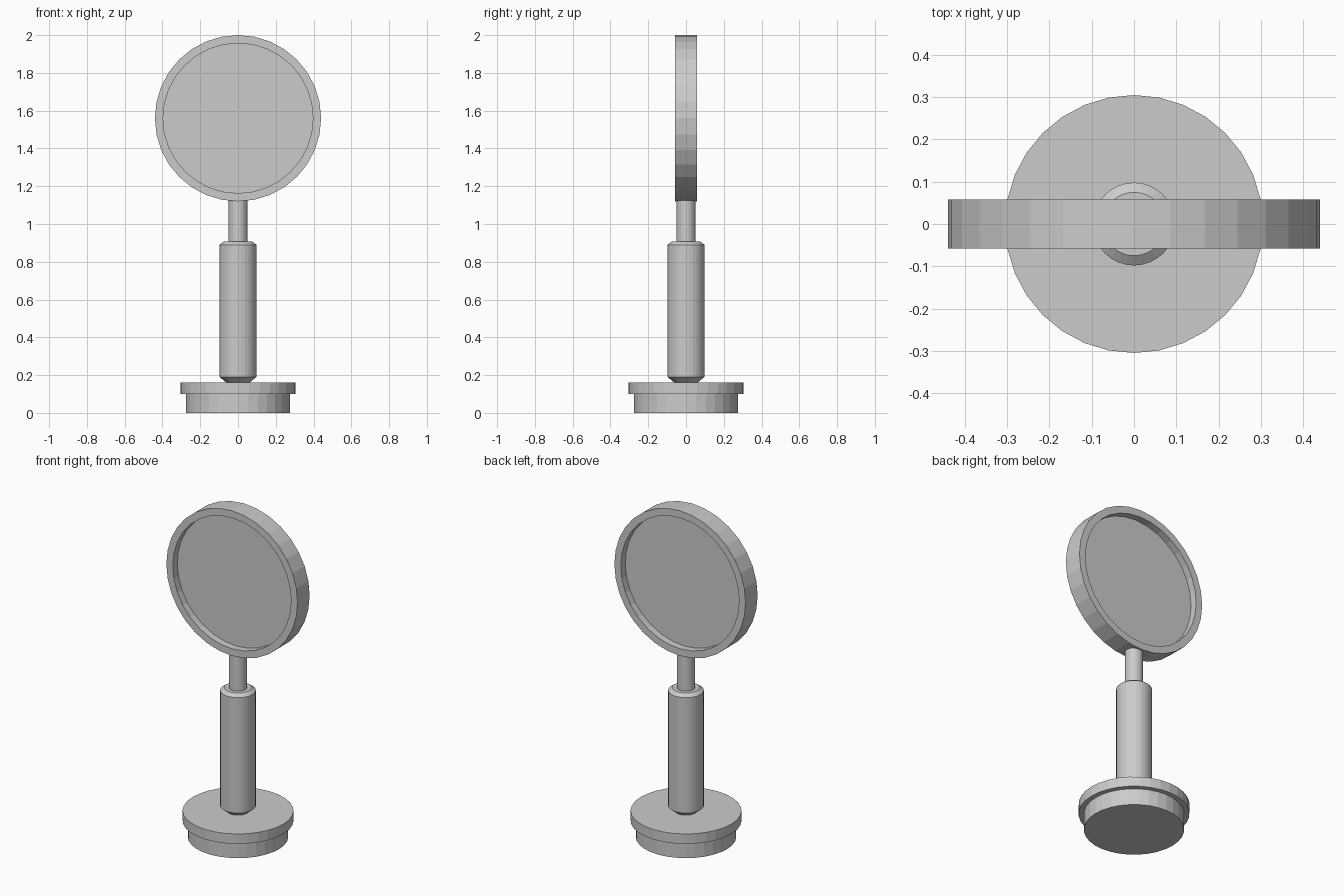
import bpy, bmesh, math

if "Cube" in bpy.data.objects:
    bpy.data.objects.remove(bpy.data.objects["Cube"])

SIDES = 32

def lathe(name, profile, axis="Z", z=0.0):
    """Revolve (radius, height) points; a zero radius makes a pole."""
    bm = bmesh.new()
    rings = []
    for r, h in profile:
        if r == 0:
            rings.append([bm.verts.new((0, 0, h))] * SIDES)
        else:
            rings.append([bm.verts.new((r * math.cos(a), r * math.sin(a), h))
                          for a in (2 * math.pi * i / SIDES for i in range(SIDES))])
    for lo, hi in zip(rings, rings[1:]):
        for i in range(SIDES):
            j = (i + 1) % SIDES
            corners = list(dict.fromkeys((lo[i], lo[j], hi[j], hi[i])))
            bm.faces.new(corners)
    bmesh.ops.recalc_face_normals(bm, faces=bm.faces)
    mesh = bpy.data.meshes.new(name)
    bm.to_mesh(mesh)
    bm.free()
    obj = bpy.data.objects.new(name, mesh)
    bpy.context.collection.objects.link(obj)
    obj.location.z = z
    if axis == "Y":
        obj.rotation_euler.x = math.pi / 2
    return obj

# stepped foot
lathe("base", [(0, 0), (0.276, 0), (0.276, 0.1), (0.305, 0.1),
               (0.305, 0.16), (0, 0.16)])

# grip with chamfered ends
lathe("handle", [(0, 0.155), (0.055, 0.155), (0.098, 0.19), (0.098, 0.89),
                 (0.075, 0.907), (0, 0.907)])

# thin stem between grip and frame
lathe("neck", [(0, 0.89), (0.05, 0.89), (0.05, 1.135), (0, 1.135)])

# round frame, with a mirror plate recessed on both faces
R, INNER, HALF, PLATE, CENTRE = 0.44, 0.397, 0.058, 0.015, 1.56
lathe("mirror_frame", [(INNER, -HALF), (R, -HALF), (R, HALF), (INNER, HALF),
                       (INNER, -HALF)], "Y", CENTRE)
lathe("mirror_plate", [(0, -PLATE), (INNER, -PLATE), (INNER, PLATE), (0, PLATE)],
      "Y", CENTRE)
